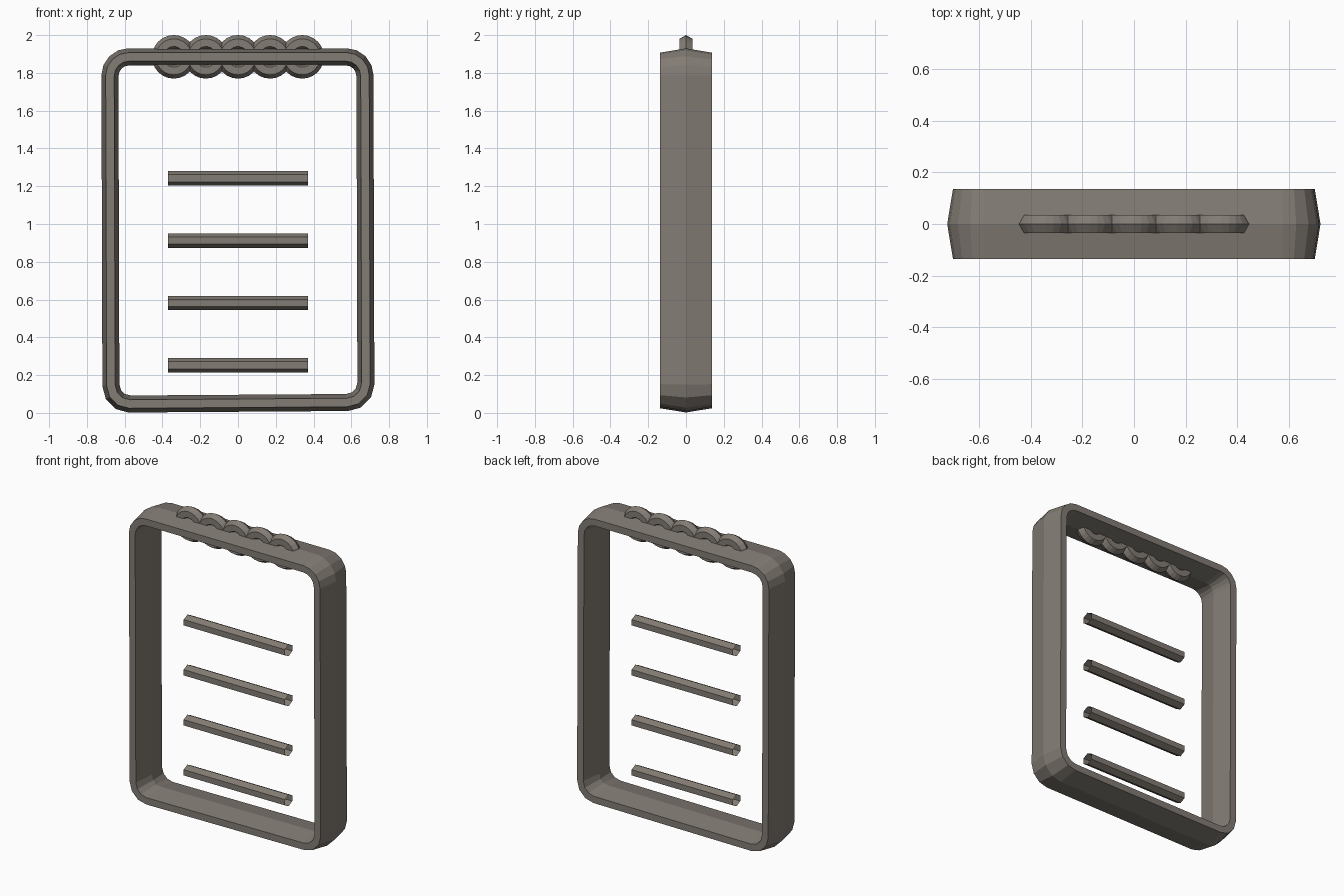
import bpy, bmesh
from math import sin, cos, pi, radians
from mathutils import Vector

if "Cube" in bpy.data.objects:
    bpy.data.objects.remove(bpy.data.objects["Cube"])

# Dark warm grey for every part
dark = bpy.data.materials.new("dark_grey")
dark.diffuse_color = (0.225, 0.2, 0.175, 1)
dark.use_nodes = True
dark.node_tree.nodes["Principled BSDF"].inputs["Base Color"].default_value = dark.diffuse_color


def hexagon(r, depth=1.0):
    """Hexagonal section with points in the plane: (in-plane offset, y)."""
    return [(r * cos(i * pi / 3), r * sin(i * pi / 3) * depth) for i in range(6)]


def sweep(name, path, profile, closed):
    """Sweep a section along an xz path with mitred joints, open ended."""
    bm = bmesh.new()
    pts = [Vector(p) for p in path]
    n, rings = len(pts), []
    for i, p in enumerate(pts):
        a = pts[i - 1] if closed or i > 0 else None
        b = pts[(i + 1) % n] if closed or i < n - 1 else None
        d1 = (p - a).normalized() if a else (b - p).normalized()
        d2 = (b - p).normalized() if b else d1
        n1, n2 = Vector((d1.y, -d1.x)), Vector((d2.y, -d2.x))
        m = (n1 + n2).normalized()
        m /= m.dot(n1)
        rings.append([bm.verts.new((p.x + m.x * u, v, p.y + m.y * u)) for u, v in profile])
    k = len(profile)
    for i in range(n if closed else n - 1):
        r, s = rings[i], rings[(i + 1) % n]
        for j in range(k):
            bm.faces.new((r[j], r[(j + 1) % k], s[(j + 1) % k], s[j]))
    bmesh.ops.recalc_face_normals(bm, faces=bm.faces)
    mesh = bpy.data.meshes.new(name)
    bm.to_mesh(mesh)
    bm.free()
    mesh.materials.append(dark)
    obj = bpy.data.objects.new(name, mesh)
    bpy.context.collection.objects.link(obj)
    return obj


def arc(cx, cz, r, start, segs):
    return [(cx + r * cos(radians(start + 90 * i / segs)),
             cz + r * sin(radians(start + 90 * i / segs))) for i in range(segs + 1)]


# Rounded frame, slightly out of square
R = 0.1
frame_path = (arc(0.672 - R, 1.885 - R, R, 0, 4)
              + arc(-0.678 + R, 1.885 - R, R, 90, 4)
              + arc(-0.673 + R, 0.047 + R, R, 180, 3)
              + arc(0.677 - R, 0.055 + R, R, 270, 3))
sweep("frame", frame_path, hexagon(0.045, 3.5), True)

# Binding rings around the top bar
for i in range(5):
    cx = (i - 2) * 0.17
    circle = [(cx + 0.075 * cos(2 * pi * t / 24), 1.885 + 0.075 * sin(2 * pi * t / 24))
              for t in range(24)]
    sweep(f"binding_ring_{i + 1}", circle, hexagon(0.04), True)

# Line bars with open ends
for i in range(4):
    z = 0.252 + i * 0.33
    sweep(f"line_bar_{i + 1}", [(-0.37, z), (0.37, z)], hexagon(0.038, 1.15), False)
